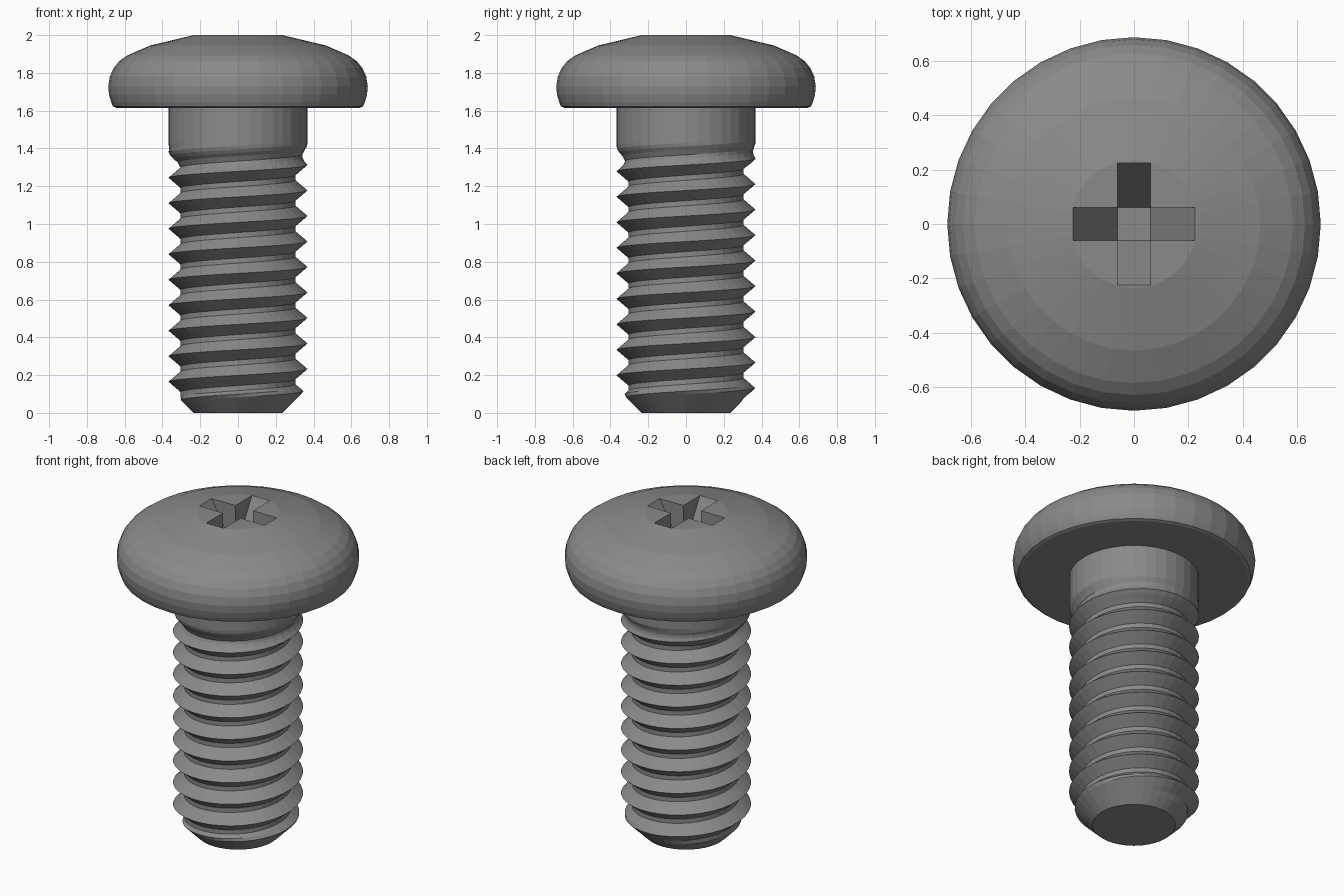
import bpy, bmesh
from math import pi, cos, sin

if "Cube" in bpy.data.objects:
    bpy.data.objects.remove(bpy.data.objects["Cube"])

N = 36                      # sides around the axis
PITCH = 0.135
CREST, ROOT = 0.368, 0.305

# Dark grey metal
metal = bpy.data.materials.new("dark_metal")
metal.diffuse_color = (0.255, 0.255, 0.255, 1)
metal.use_nodes = True
metal.node_tree.nodes["Principled BSDF"].inputs["Base Color"].default_value = metal.diffuse_color


def finish(name, bm):
    # Flat-shaded facets
    bmesh.ops.recalc_face_normals(bm, faces=bm.faces)
    mesh = bpy.data.meshes.new(name)
    bm.to_mesh(mesh)
    bm.free()
    mesh.materials.append(metal)
    obj = bpy.data.objects.new(name, mesh)
    bpy.context.collection.objects.link(obj)
    return obj


def ring(bm, r, z):
    return [bm.verts.new((r * cos(2 * pi * i / N), r * sin(2 * pi * i / N), z)) for i in range(N)]


def build_head():
    # Domed pan head, lathed from the underside to the flat top
    bm = bmesh.new()
    profile = [(0.645, 1.615), (0.662, 1.622), (0.672, 1.645), (0.683, 1.685), (0.687, 1.73),
               (0.679, 1.78), (0.659, 1.825), (0.629, 1.862), (0.585, 1.893), (0.465, 1.945), (0.235, 2.0)]
    rings = [ring(bm, r, z) for r, z in profile]
    for a, b in zip(rings, rings[1:]):
        for i in range(N):
            j = (i + 1) % N
            bm.faces.new((a[i], a[j], b[j], b[i]))
    bm.faces.new(rings[0])

    # Cross recess: four sloping arms meeting at a square floor
    w, reach, floor_z = 0.061, 0.225, 1.71
    turn = [(1, 0), (0, 1), (-1, 0), (0, -1)]

    def rot(x, y, z, k):
        c, s = turn[k]
        return bm.verts.new((x * c - y * s, x * s + y * c, z))

    inner = [rot(w, w, 2.0, k) for k in range(4)]
    low = [rot(w, w, floor_z, k) for k in range(4)]
    outline = []
    for k in range(4):
        a, b = rot(reach, -w, 2.0, k), rot(reach, w, 2.0, k)
        bm.faces.new((a, b, low[k], low[k - 1]))
        bm.faces.new((a, low[k - 1], inner[k - 1]))
        bm.faces.new((b, inner[k], low[k]))
        outline += [a, b, inner[k]]
    bm.faces.new(low)

    # Flat top around the recess
    edges = []
    for loop in (rings[-1], outline):
        for i, v in enumerate(loop):
            u = loop[(i + 1) % len(loop)]
            edges.append(bm.edges.get((v, u)) or bm.edges.new((v, u)))
    bmesh.ops.triangle_fill(bm, edges=edges, use_beauty=True)
    return finish("screw_head", bm)


def build_shank():
    # Helical thread with a chamfered tip and a groove that fades into the plain shank
    bm = bmesh.new()
    steps = [(0, 0), (0.018, 0.33), (0.036, 0.67), (0.054, 1), (0.081, 1), (0.099, 0.67), (0.117, 0.33)]
    P, top = len(steps), 1.44
    rows = 14 * P

    def point(i, j):
        t = i / N
        dz, depth = steps[j % P]
        z = 0.0975 + (j // P - 3 + t) * PITCH + dz
        z = max(0.0, min(top, z))
        fade = max(0.0, min(1.0, (1.42 - z) / 0.12))
        r = min(CREST - (CREST - ROOT) * depth * fade, 0.235 + z)
        return (r * cos(2 * pi * t), r * sin(2 * pi * t), z)

    grid = [[bm.verts.new(point(i, j)) for j in range(rows)] for i in range(N)]
    for i in range(N):
        for j in range(rows - 1):
            if i < N - 1:
                c, d = grid[i + 1][j], grid[i + 1][j + 1]
            else:
                # one turn later the helix meets its own next row
                if j + P + 1 >= rows:
                    continue
                c, d = grid[0][j + P], grid[0][j + P + 1]
            bm.faces.new((grid[i][j], c, d, grid[i][j + 1]))
    bmesh.ops.remove_doubles(bm, verts=bm.verts, dist=0.0005)

    # Plain shank up to the head, then close both ends
    rim = [e for e in bm.edges if e.is_boundary and all(v.co.z > 1.4 for v in e.verts)]
    new = bmesh.ops.extrude_edge_only(bm, edges=rim)["geom"]
    for v in new:
        if isinstance(v, bmesh.types.BMVert):
            v.co.z = 1.62
    bmesh.ops.holes_fill(bm, edges=[e for e in bm.edges if e.is_boundary], sides=0)
    return finish("threaded_shank", bm)


build_head()
build_shank()
